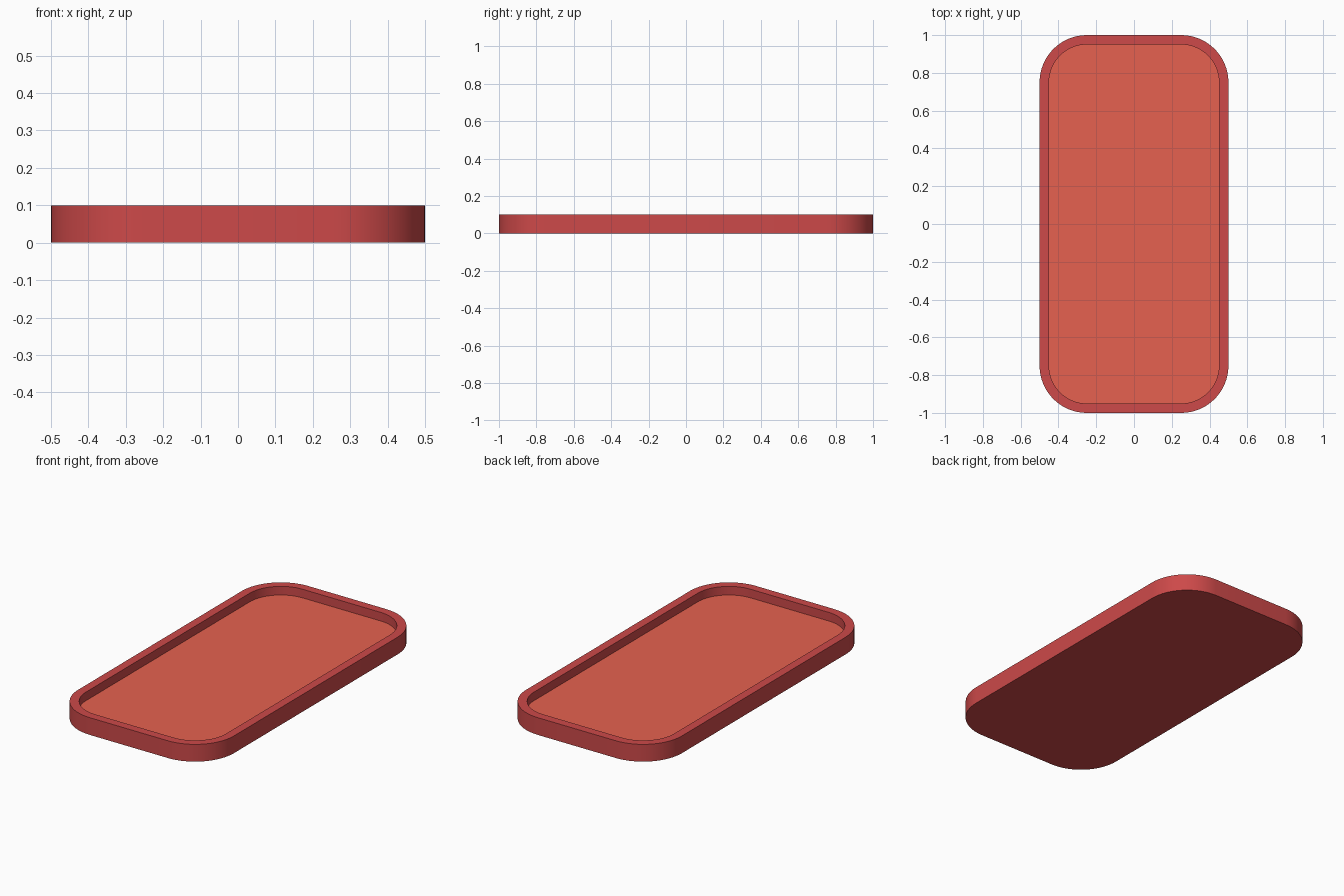
import bpy, bmesh
from math import sin, cos, pi, radians

if "Cube" in bpy.data.objects:
    bpy.data.objects.remove(bpy.data.objects["Cube"])

HALF_W, HALF_L, HEIGHT = 0.5, 1.0, 0.1
RADIUS, WALL, FLOOR_Z = 0.25, 0.05, 0.05
STEPS = 16


def material(name, color):
    mat = bpy.data.materials.new(name)
    mat.diffuse_color = color
    mat.use_nodes = True
    mat.node_tree.nodes["Principled BSDF"].inputs["Base Color"].default_value = mat.diffuse_color
    return mat


def outline(bm, inset, z):
    """Counter-clockwise rounded rectangle, inset from the outer edge."""
    r = RADIUS - inset
    cx, cy = HALF_W - RADIUS, HALF_L - RADIUS
    verts = []
    for k, (sx, sy) in enumerate([(1, 1), (-1, 1), (-1, -1), (1, -1)]):
        for i in range(STEPS + 1):
            a = (k + i / STEPS) * pi / 2
            verts.append(bm.verts.new((sx * cx + r * cos(a), sy * cy + r * sin(a), z)))
    return verts


def bridge(bm, lower, upper):
    n = len(lower)
    for i in range(n):
        j = (i + 1) % n
        bm.faces.new((lower[i], lower[j], upper[j], upper[i]))


# Shallow tray: base, outer wall, rim, inner wall and coloured floor
bm = bmesh.new()
loops = [outline(bm, inset, z) for inset, z in
         [(0, 0), (0, HEIGHT), (WALL, HEIGHT), (WALL, FLOOR_Z)]]
bm.faces.new(loops[0][::-1])
for lower, upper in zip(loops, loops[1:]):
    bridge(bm, lower, upper)
bm.faces.new(loops[-1]).material_index = 1

mesh = bpy.data.meshes.new("tray")
bm.to_mesh(mesh)
bm.free()
mesh.materials.append(material("tray_red", (0.61, 0.067, 0.067, 1)))
mesh.materials.append(material("floor_orange", (0.79, 0.12, 0.08, 1)))
tray = bpy.data.objects.new("tray", mesh)
bpy.context.collection.objects.link(tray)

# Smooth corners, crisp rim edges
bpy.context.view_layer.objects.active = tray
tray.select_set(True)
bpy.ops.object.shade_smooth_by_angle(angle=radians(30))
